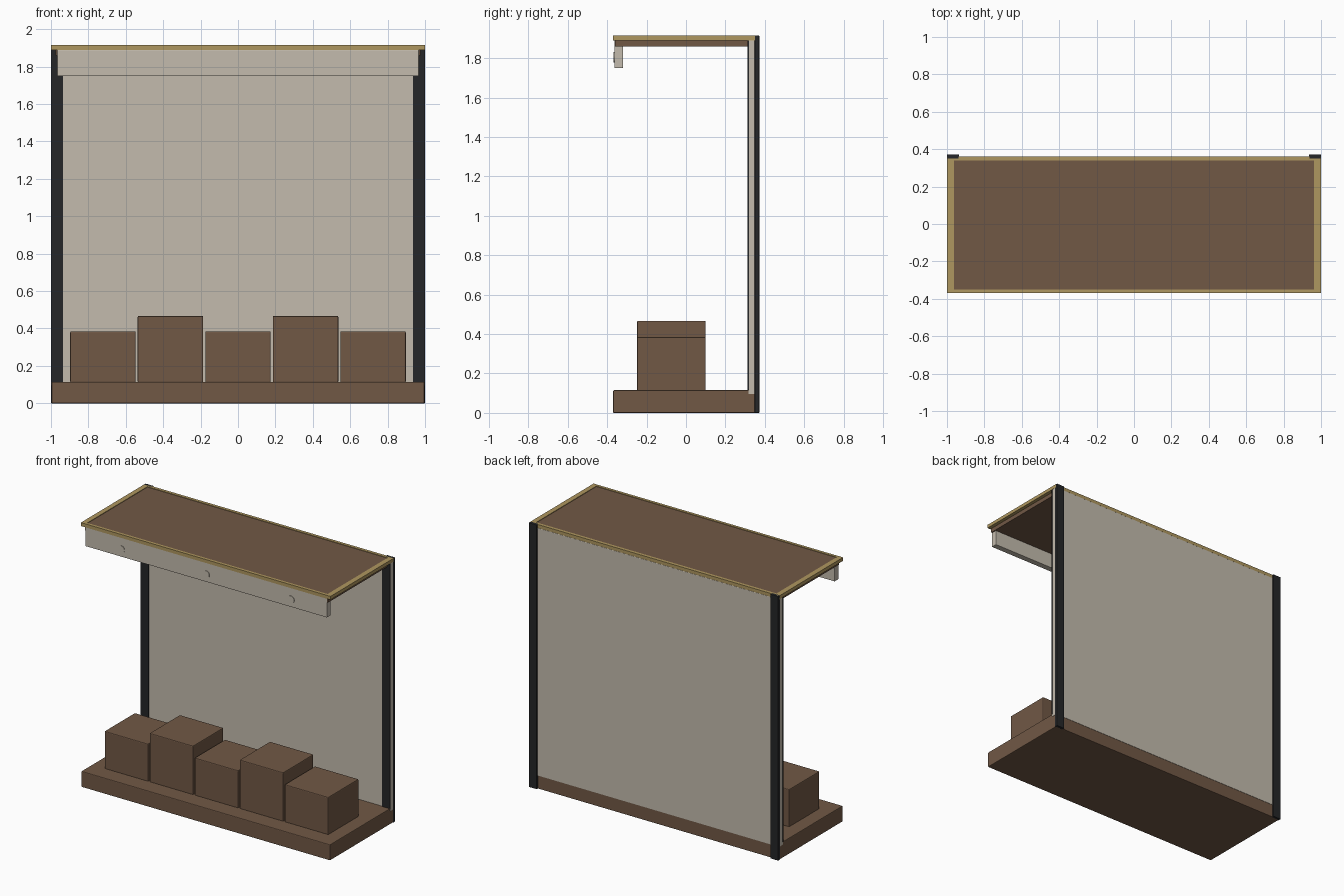
import bpy, bmesh, math

if "Cube" in bpy.data.objects:
    bpy.data.objects.remove(bpy.data.objects["Cube"])


def material(name, rgb):
    m = bpy.data.materials.new(name)
    m.diffuse_color = (*rgb, 1)
    m.use_nodes = True
    m.node_tree.nodes["Principled BSDF"].inputs["Base Color"].default_value = m.diffuse_color
    return m


BROWN = material("brown wood", (0.165, 0.098, 0.060))
CREAM = material("warm grey panel", (0.55, 0.50, 0.42))
GOLD = material("brass trim", (0.43, 0.31, 0.115))
DARK = material("charcoal metal", (0.018, 0.019, 0.021))


def finish(name, bm, mat):
    me = bpy.data.meshes.new(name)
    bm.to_mesh(me)
    bm.free()
    me.materials.append(mat)
    ob = bpy.data.objects.new(name, me)
    bpy.context.collection.objects.link(ob)
    return ob


def box(name, x, y, z, mat, bevel=0.0):
    """Box from (min, max) ranges, with an optional small edge bevel."""
    bm = bmesh.new()
    bmesh.ops.create_cube(bm, size=1)
    for v in bm.verts:
        v.co = [r[0] if c < 0 else r[1] for c, r in zip(v.co, (x, y, z))]
    if bevel:
        bmesh.ops.bevel(bm, geom=bm.edges[:], offset=bevel, segments=2,
                        profile=0.5, affect='EDGES')
    return finish(name, bm, mat)


# Plinth and display blocks
box("base", (-0.997, 0.997), (-0.37, 0.36), (0, 0.115), BROWN, 0.005)
for i in range(5):
    cx = (i - 2) * 0.361
    top = 0.467 if i % 2 else 0.385
    box(f"display_block_{i + 1}", (cx - 0.175, cx + 0.175), (-0.248, 0.1),
        (0.11, top), BROWN, 0.006)

# Back panel, with dark posts behind and thin strips in front at each end
box("back_panel", (-0.999, 0.999), (0.317, 0.362), (0.095, 1.89), CREAM, 0.002)
for side, s in (("left", -1), ("right", 1)):
    xr = sorted((s * 0.936, s * 1.0))
    box(f"{side}_post", xr, (0.348, 0.372), (0, 1.915), DARK, 0.003)
    box(f"{side}_front_strip", xr, (0.313, 0.32), (0.115, 1.89), DARK)

# Canopy: wooden slab inside a brass rim
box("canopy_slab", (-0.975, 0.975), (-0.36, 0.317), (1.86, 1.893), BROWN)
box("canopy_top", (-0.97, 0.97), (-0.355, 0.345), (1.892, 1.911), BROWN)
for side, y in (("front", (-0.37, -0.35)), ("back", (0.339, 0.361))):
    box(f"{side}_rim", (-1, 1), y, (1.89, 1.915), GOLD)
for side, s in (("left", -1), ("right", 1)):
    box(f"{side}_rim", sorted((s * 0.963, s)), (-0.36, 0.35),
        (1.89, 1.915), GOLD)

# Header board with three round caps
box("header_board", (-0.967, 0.967), (-0.364, -0.32), (1.75, 1.89), CREAM, 0.003)
for i, x in enumerate((-0.68, 0, 0.68)):
    bm = bmesh.new()
    bmesh.ops.create_cone(bm, cap_ends=True, segments=24, radius1=0.027,
                          radius2=0.027, depth=0.008)
    cap = finish(f"header_cap_{i + 1}", bm, CREAM)
    cap.location = (x, -0.364, 1.805)
    cap.rotation_euler = (math.pi / 2, 0, 0)
